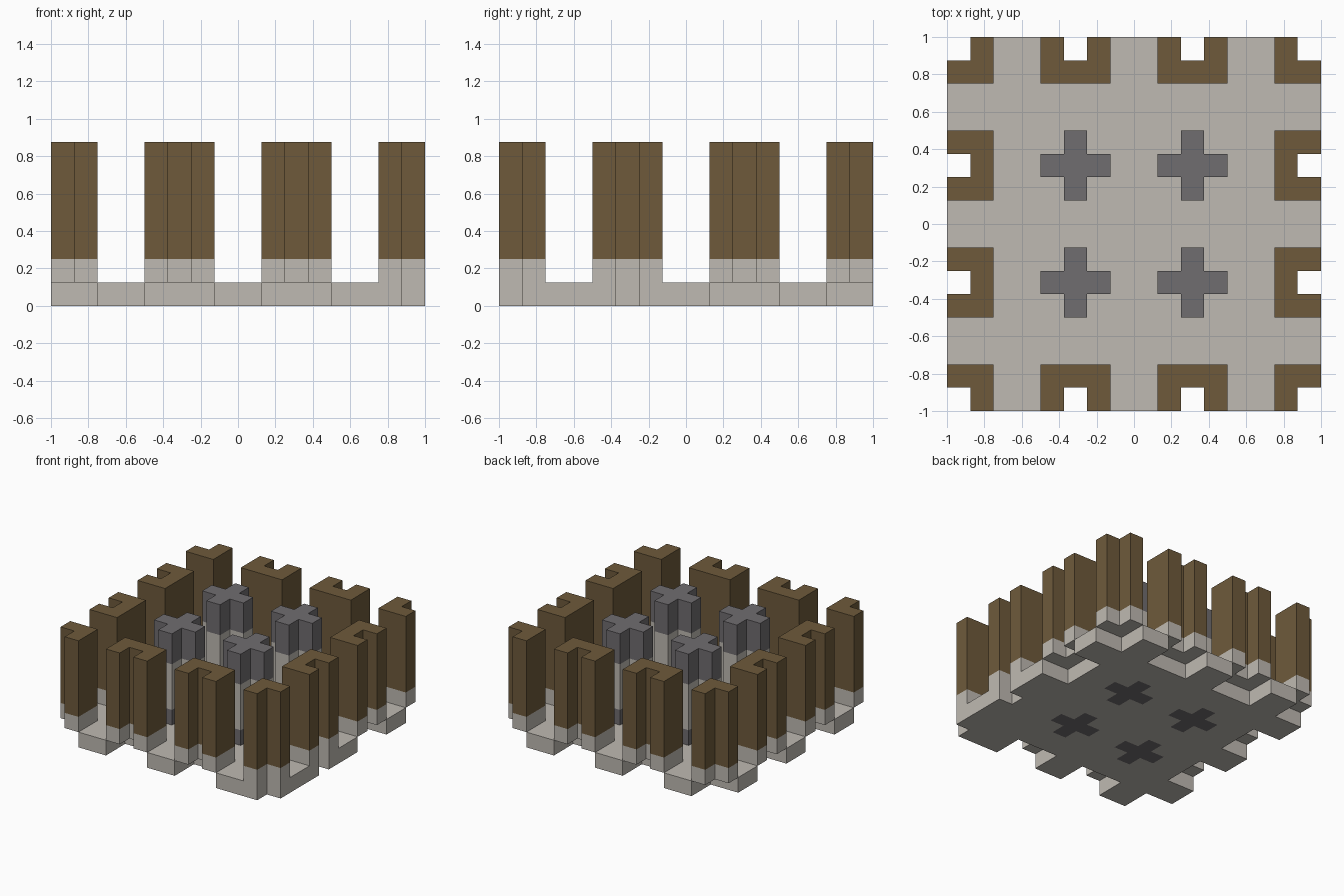
import bpy
import bmesh

cube = bpy.data.objects.get("Cube")
if cube:
    bpy.data.objects.remove(cube, do_unlink=True)

CELL = 0.125                 # everything sits on a square grid
COUNT = 16
CENTRES = (0, 5, 10, 15)     # grid lines on which pillars repeat


def make_material(name, rgb):
    mat = bpy.data.materials.new(name)
    mat.use_nodes = True
    color = (*rgb, 1)
    mat.diffuse_color = color
    bsdf = mat.node_tree.nodes["Principled BSDF"]
    bsdf.inputs["Base Color"].default_value = color
    bsdf.inputs["Roughness"].default_value = 0.9
    return mat


STONE = make_material("pale stone", (0.52, 0.49, 0.445))
BROWN = make_material("brown wood", (0.156, 0.102, 0.044))
GREY = make_material("grey metal", (0.162, 0.153, 0.162))


def prism(name, cells, levels, mats):
    """Stack bands between successive levels over a set of grid cells."""
    cells = set(cells)
    bm = bmesh.new()

    def quad(points, index):
        verts = [bm.verts.new((i * CELL - 1, j * CELL - 1, k * CELL))
                 for i, j, k in points]
        bm.faces.new(verts).material_index = index

    low, high = levels[0], levels[-1]
    for i, j in cells:
        corners = [(i, j), (i + 1, j), (i + 1, j + 1), (i, j + 1)]
        quad([(*c, high) for c in corners], len(mats) - 1)
        quad([(*c, low) for c in reversed(corners)], 0)
        neighbours = [(i, j - 1), (i + 1, j), (i, j + 1), (i - 1, j)]
        for side, other in enumerate(neighbours):
            if other in cells:
                continue
            a, b = corners[side], corners[(side + 1) % 4]
            for band in range(len(mats)):
                z0, z1 = levels[band], levels[band + 1]
                quad([(*a, z0), (*b, z0), (*b, z1), (*a, z1)], band)
    bmesh.ops.remove_doubles(bm, verts=bm.verts, dist=0.0001)

    mesh = bpy.data.meshes.new(name)
    bm.to_mesh(mesh)
    bm.free()
    for mat in mats:
        mesh.materials.append(mat)
    obj = bpy.data.objects.new(name, mesh)
    bpy.context.collection.objects.link(obj)


def block(cx, cy):
    """Three by three cells about a centre, clipped to the grid."""
    return {(i, j) for i in range(cx - 1, cx + 2) for j in range(cy - 1, cy + 2)
            if 0 <= i < COUNT and 0 <= j < COUNT}


base = {(i, j) for i in range(COUNT) for j in range(COUNT)}
for cx in CENTRES:
    for cy in CENTRES:
        if cx in (0, 15) or cy in (0, 15):
            # Notched rim pillars; two of them rest on the base
            footprint = block(cx, cy) - {(cx, cy)}
            grounded = (cx, cy) in ((15, 0), (15, 5))
            base -= {(cx, cy)} if grounded else block(cx, cy)
            prism("rim_pillar", footprint, (1, 2, 7), (STONE, BROWN))
        else:
            # Cross-shaped inner pillars, set through the base
            footprint = {(i, j) for i, j in block(cx, cy) if i == cx or j == cy}
            base -= footprint
            prism("cross_pillar", footprint, (0, 2, 5, 7), (GREY, STONE, GREY))

# Floor slab with cut-outs below the rim pillars
prism("base_slab", base, (0, 1), (STONE,))
